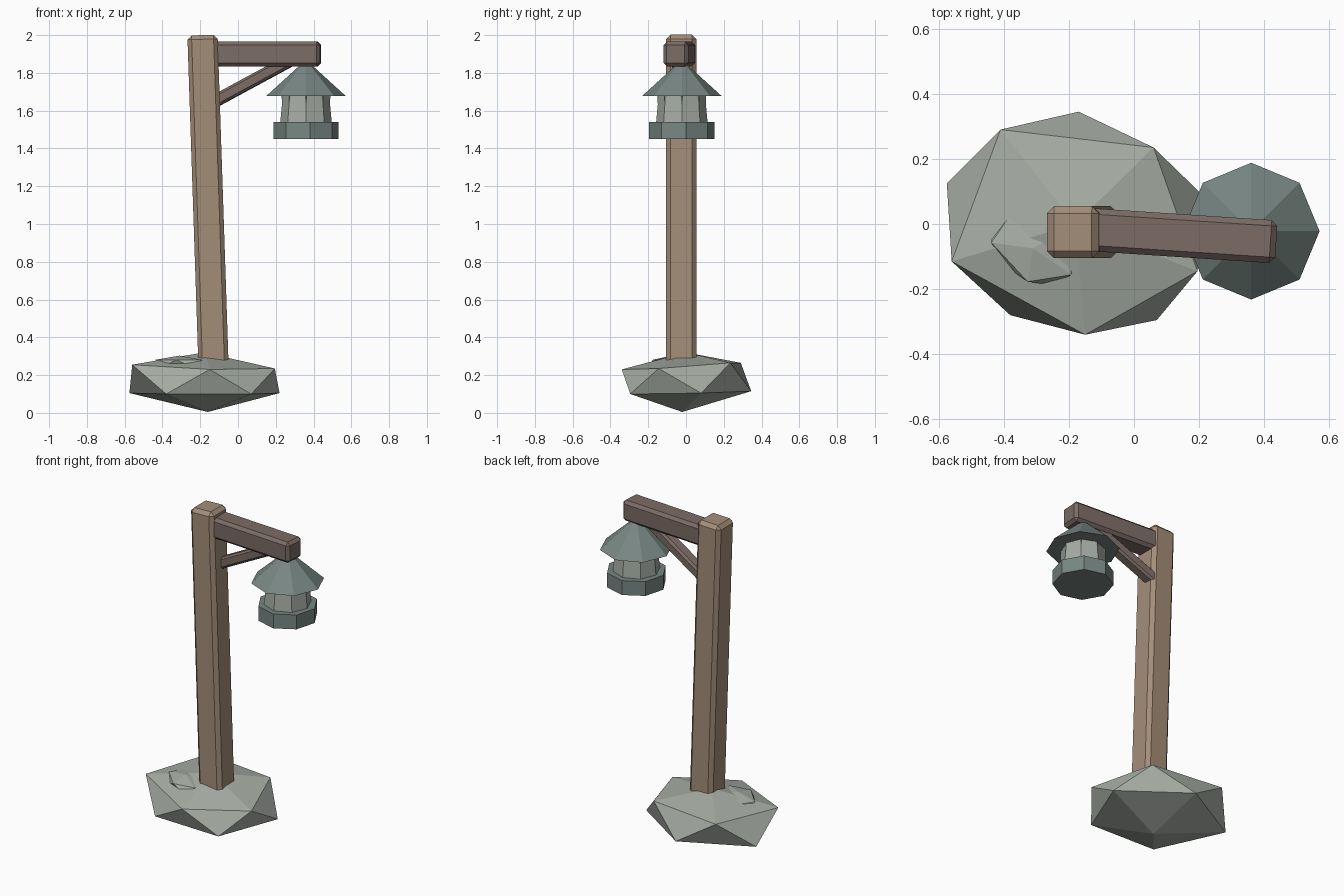
import bpy, bmesh, math
from mathutils import Vector, Matrix

if "Cube" in bpy.data.objects:
    bpy.data.objects.remove(bpy.data.objects["Cube"])


def material(name, rgb):
    m = bpy.data.materials.new(name)
    m.diffuse_color = (*rgb, 1)
    m.use_nodes = True
    m.node_tree.nodes["Principled BSDF"].inputs["Base Color"].default_value = m.diffuse_color
    return m


POST = material("light wood", (0.37, 0.27, 0.19))
ARM = material("dark wood", (0.20, 0.15, 0.133))
STONE = material("pale stone", (0.39, 0.423, 0.38))
METAL = material("green grey metal", (0.185, 0.24, 0.225))
GLASS = material("frosted glass", (0.38, 0.41, 0.375))


def finish(name, bm, mat):
    bmesh.ops.recalc_face_normals(bm, faces=bm.faces)
    me = bpy.data.meshes.new(name)
    bm.to_mesh(me)
    bm.free()
    me.materials.append(mat)
    ob = bpy.data.objects.new(name, me)
    bpy.context.collection.objects.link(ob)
    return ob


def beam(name, start, end, width, height, bevel, mat, up=(0, 0, 1)):
    """Chamfered square timber running from start to end."""
    a, b = Vector(start), Vector(end)
    x = (b - a).normalized()
    y = Vector(up).cross(x).normalized()
    z = x.cross(y)
    rot = Matrix((x, y, z)).transposed().to_4x4()
    bm = bmesh.new()
    bmesh.ops.create_cube(bm, size=1)
    bmesh.ops.scale(bm, vec=((b - a).length, width, height), verts=bm.verts)
    bmesh.ops.bevel(bm, geom=bm.edges[:], offset=bevel, segments=1, affect='EDGES')
    bmesh.ops.transform(bm, matrix=Matrix.Translation((a + b) / 2) @ rot, verts=bm.verts)
    return finish(name, bm, mat)


def turned(name, profile, turn, mat, center=(0.36, -0.022), sides=8):
    """Capped eight-sided solid from (radius, z) rings."""
    bm = bmesh.new()
    rings = []
    for r, z in profile:
        angles = [turn + i * math.tau / sides for i in range(sides)]
        rings.append([bm.verts.new((center[0] + r * math.cos(t),
                                    center[1] + r * math.sin(t), z)) for t in angles])
    for lo, hi in zip(rings, rings[1:]):
        for i in range(sides):
            j = (i + 1) % sides
            bm.faces.new((lo[i], lo[j], hi[j], hi[i]))
    bm.faces.new(rings[0])
    bm.faces.new(rings[-1])
    return finish(name, bm, mat)


# Faceted boulder: two staggered rings of five between two poles
upper = [(0.06, 0.235, 0.265), (-0.41, 0.29, 0.265), (-0.56, -0.115, 0.255),
         (-0.15, -0.34, 0.23), (0.195, -0.145, 0.235)]
lower = [(-0.17, 0.345, 0.115), (-0.575, 0.125, 0.105), (-0.38, -0.28, 0.1),
         (0.07, -0.295, 0.1), (0.22, 0.08, 0.105)]
bm = bmesh.new()
top = bm.verts.new((-0.18, 0.0, 0.32))
bottom = bm.verts.new((-0.16, -0.02, 0.005))
u = [bm.verts.new(p) for p in upper]
l = [bm.verts.new(p) for p in lower]
for i in range(5):
    j = (i + 1) % 5
    bm.faces.new((top, u[i], u[j]))
    bm.faces.new((u[i], l[i], u[j]))
    bm.faces.new((u[j], l[i], l[j]))
    bm.faces.new((bottom, l[j], l[i]))
finish("base_boulder", bm, STONE)

# Small stone barely breaking the boulder's surface
bm = bmesh.new()
bmesh.ops.create_icosphere(bm, subdivisions=1, radius=1)
bmesh.ops.transform(bm, verts=bm.verts, matrix=Matrix.Translation((-0.31, -0.075, 0.263))
                    @ Matrix.Rotation(-0.6, 4, 'Z') @ Matrix.Diagonal((0.16, 0.11, 0.04, 1)))
finish("small_stone", bm, STONE)

# Timber frame
beam("post", (-0.128, -0.025, 0.2), (-0.188, -0.025, 2.0), 0.16, 0.16, 0.022, POST, up=(1, 0, 0))
beam("arm", (-0.17, -0.015, 1.9), (0.437, -0.055, 1.9), 0.132, 0.13, 0.018, ARM)
beam("brace", (-0.15, 0.015, 1.635), (0.29, -0.04, 1.873), 0.075, 0.065, 0.012, ARM)

# Hanging lantern
turned("lantern_base", [(0.174, 1.45), (0.174, 1.54)], math.radians(7), METAL)
turned("lantern_glass", [(0.137, 1.53), (0.122, 1.69)], 0, GLASS)
turned("lantern_roof", [(0.21, 1.678), (0.03, 1.842)], 0, METAL)

# Tapered ribs hanging from the roof along the glass corners
bm = bmesh.new()
for i in range(8):
    spin = Matrix.Translation((0.36, -0.022, 0)) @ Matrix.Rotation(i * math.tau / 8, 4, 'Z')
    a, b, c, tip = [bm.verts.new(spin @ Vector(p)) for p in
                    ((0.112, -0.013, 1.685), (0.112, 0.013, 1.685),
                     (0.129, 0, 1.685), (0.127, 0, 1.62))]
    for f in ((a, b, c), (a, b, tip), (b, c, tip), (c, a, tip)):
        bm.faces.new(f)
finish("lantern_ribs", bm, METAL)
